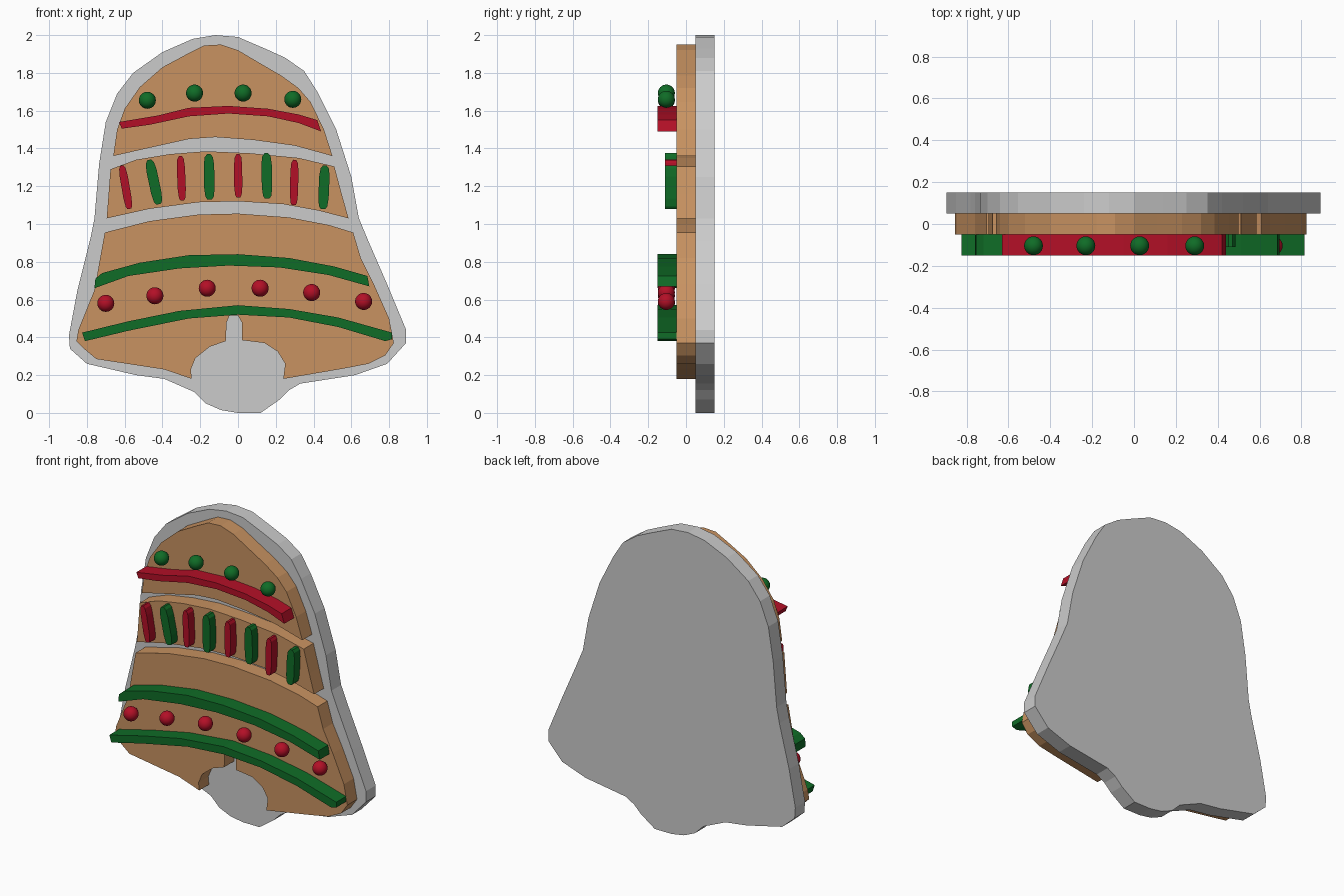
import bpy, bmesh, math
from mathutils import Vector


def material(name, color):
    m = bpy.data.materials.new(name)
    m.diffuse_color = (*color, 1)
    return m


BROWN = material("gingerbread", (0.58, 0.29, 0.12))
RED = material("red_icing", (0.45, 0.005, 0.02))
GREEN = material("green_icing", (0.005, 0.15, 0.02))


def slab(name, outline, y0, y1, mat=None):
    """Extrude an (x, z) outline from y0 back to y1."""
    bm = bmesh.new()
    face = bm.faces.new([bm.verts.new((x, y0, z)) for x, z in outline])
    ext = bmesh.ops.extrude_face_region(bm, geom=[face])
    moved = [g for g in ext["geom"] if isinstance(g, bmesh.types.BMVert)]
    bmesh.ops.translate(bm, verts=moved, vec=(0, y1 - y0, 0))
    bmesh.ops.recalc_face_normals(bm, faces=bm.faces)
    mesh = bpy.data.meshes.new(name)
    bm.to_mesh(mesh)
    bm.free()
    if mat:
        mesh.materials.append(mat)
    obj = bpy.data.objects.new(name, mesh)
    bpy.context.collection.objects.link(obj)


def ball(name, x, z, mat):
    bpy.ops.mesh.primitive_uv_sphere_add(segments=24, ring_count=16, radius=0.045,
                                         location=(x, -0.104, z))
    obj = bpy.context.object
    obj.name = name
    obj.data.materials.append(mat)
    bpy.ops.object.shade_smooth()


def stick(name, top, bottom, width, mat):
    """Rounded piped stroke between two (x, z) points."""
    a, b = Vector(bottom), Vector(top)
    axis = b - a
    side = Vector((axis.y, -axis.x)).normalized() * width / 2
    half = [(0, 0.45), (0.06, 0.8), (0.25, 1), (0.75, 1), (0.93, 0.8), (1, 0.35)]
    pts = [a + axis * t + side * s for t, s in half]
    pts += [a + axis * t - side * s for t, s in reversed(half)]
    slab(name, [tuple(p) for p in pts], -0.11, -0.05, mat)


# Grey bell-shaped backing
slab("backing", [
    (-0.12, 2.0), (0.0, 1.99), (0.14, 1.93), (0.25, 1.88), (0.35, 1.81), (0.42, 1.70),
    (0.52, 1.50), (0.60, 1.25), (0.64, 1.03), (0.69, 0.91), (0.79, 0.68), (0.89, 0.44),
    (0.89, 0.37), (0.79, 0.26), (0.62, 0.20), (0.33, 0.155), (0.27, 0.12), (0.22, 0.07),
    (0.12, 0.0), (0.0, 0.0), (-0.09, 0.015), (-0.17, 0.05), (-0.23, 0.11), (-0.39, 0.18),
    (-0.54, 0.20), (-0.80, 0.26), (-0.89, 0.34), (-0.895, 0.41), (-0.85, 0.65),
    (-0.78, 0.93), (-0.76, 1.03), (-0.735, 1.32), (-0.70, 1.54), (-0.64, 1.69),
    (-0.555, 1.80), (-0.40, 1.91), (-0.24, 1.98)], 0.05, 0.15)

# Three gingerbread sections
slab("top_section", [
    (-0.66, 1.36), (-0.44, 1.41), (-0.26, 1.45), (-0.12, 1.46), (0.08, 1.445),
    (0.30, 1.415), (0.50, 1.36), (0.455, 1.50), (0.385, 1.645), (0.32, 1.72),
    (0.23, 1.785), (0.11, 1.855), (0.0, 1.92), (-0.09, 1.95), (-0.18, 1.945),
    (-0.26, 1.905), (-0.40, 1.83), (-0.52, 1.725), (-0.60, 1.61), (-0.64, 1.50)],
    -0.05, 0.05, BROWN)
slab("middle_section", [
    (-0.675, 1.29), (-0.54, 1.34), (-0.36, 1.37), (-0.17, 1.385), (0.06, 1.375),
    (0.32, 1.35), (0.51, 1.305), (0.55, 1.155), (0.585, 1.03), (0.43, 1.07),
    (0.24, 1.105), (0.0, 1.12), (-0.21, 1.115), (-0.47, 1.08), (-0.695, 1.03)],
    -0.05, 0.05, BROWN)
slab("lower_section", [
    (-0.705, 0.955), (-0.47, 1.015), (-0.21, 1.05), (0.0, 1.055), (0.27, 1.035),
    (0.48, 0.995), (0.61, 0.955), (0.65, 0.82), (0.72, 0.68), (0.80, 0.50),
    (0.825, 0.37), (0.78, 0.305), (0.69, 0.26), (0.56, 0.235), (0.24, 0.18),
    (0.25, 0.26), (0.21, 0.325), (0.14, 0.37), (0.02, 0.385), (0.02, 0.48),
    (0.0, 0.515), (-0.045, 0.515), (-0.06, 0.48), (-0.065, 0.38), (-0.15, 0.35),
    (-0.225, 0.29), (-0.25, 0.23), (-0.245, 0.18), (-0.39, 0.23), (-0.75, 0.285),
    (-0.81, 0.335), (-0.855, 0.38), (-0.845, 0.44), (-0.76, 0.65), (-0.735, 0.79)],
    -0.05, 0.05, BROWN)

# Curved icing bands
slab("red_band", [
    (-0.63, 1.54), (-0.42, 1.575), (-0.26, 1.615), (-0.05, 1.625), (0.16, 1.61),
    (0.32, 1.58), (0.42, 1.55), (0.44, 1.49), (0.32, 1.535), (0.16, 1.57),
    (-0.05, 1.585), (-0.26, 1.57), (-0.47, 1.525), (-0.615, 1.505)], -0.15, -0.05, RED)
slab("upper_green_band", [
    (-0.76, 0.66), (-0.755, 0.71), (-0.72, 0.74), (-0.52, 0.795), (-0.26, 0.835),
    (0.0, 0.84), (0.27, 0.82), (0.51, 0.775), (0.685, 0.725), (0.695, 0.67),
    (0.48, 0.73), (0.22, 0.77), (-0.05, 0.78), (-0.31, 0.765), (-0.58, 0.725)],
    -0.15, -0.05, GREEN)
slab("lower_green_band", [
    (-0.825, 0.425), (-0.58, 0.485), (-0.31, 0.54), (0.0, 0.57), (0.27, 0.55),
    (0.53, 0.505), (0.815, 0.425), (0.815, 0.39), (0.78, 0.38), (0.53, 0.455),
    (0.27, 0.505), (0.0, 0.52), (-0.26, 0.50), (-0.58, 0.435), (-0.81, 0.38)],
    -0.15, -0.05, GREEN)

# Alternating sticks on the middle section
sticks = [((-0.615, 1.31), (-0.575, 1.08)), ((-0.47, 1.34), (-0.42, 1.105)),
          ((-0.305, 1.36), (-0.295, 1.125)), ((-0.155, 1.37), (-0.15, 1.13)),
          ((0.0, 1.37), (0.002, 1.14)), ((0.15, 1.375), (0.155, 1.135)),
          ((0.30, 1.34), (0.295, 1.10)), ((0.46, 1.31), (0.45, 1.08))]
for i, (top, bottom) in enumerate(sticks):
    if i % 2:
        stick(f"green_stick_{i}", top, bottom, 0.055, GREEN)
    else:
        stick(f"red_stick_{i}", top, bottom, 0.043, RED)

# Candy balls
for i, (x, z) in enumerate([(-0.48, 1.655), (-0.23, 1.693), (0.027, 1.693), (0.29, 1.66)]):
    ball(f"green_ball_{i}", x, z, GREEN)
for i, (x, z) in enumerate([(-0.70, 0.58), (-0.44, 0.62), (-0.163, 0.66), (0.117, 0.66),
                            (0.39, 0.637), (0.665, 0.59)]):
    ball(f"red_ball_{i}", x, z, RED)
